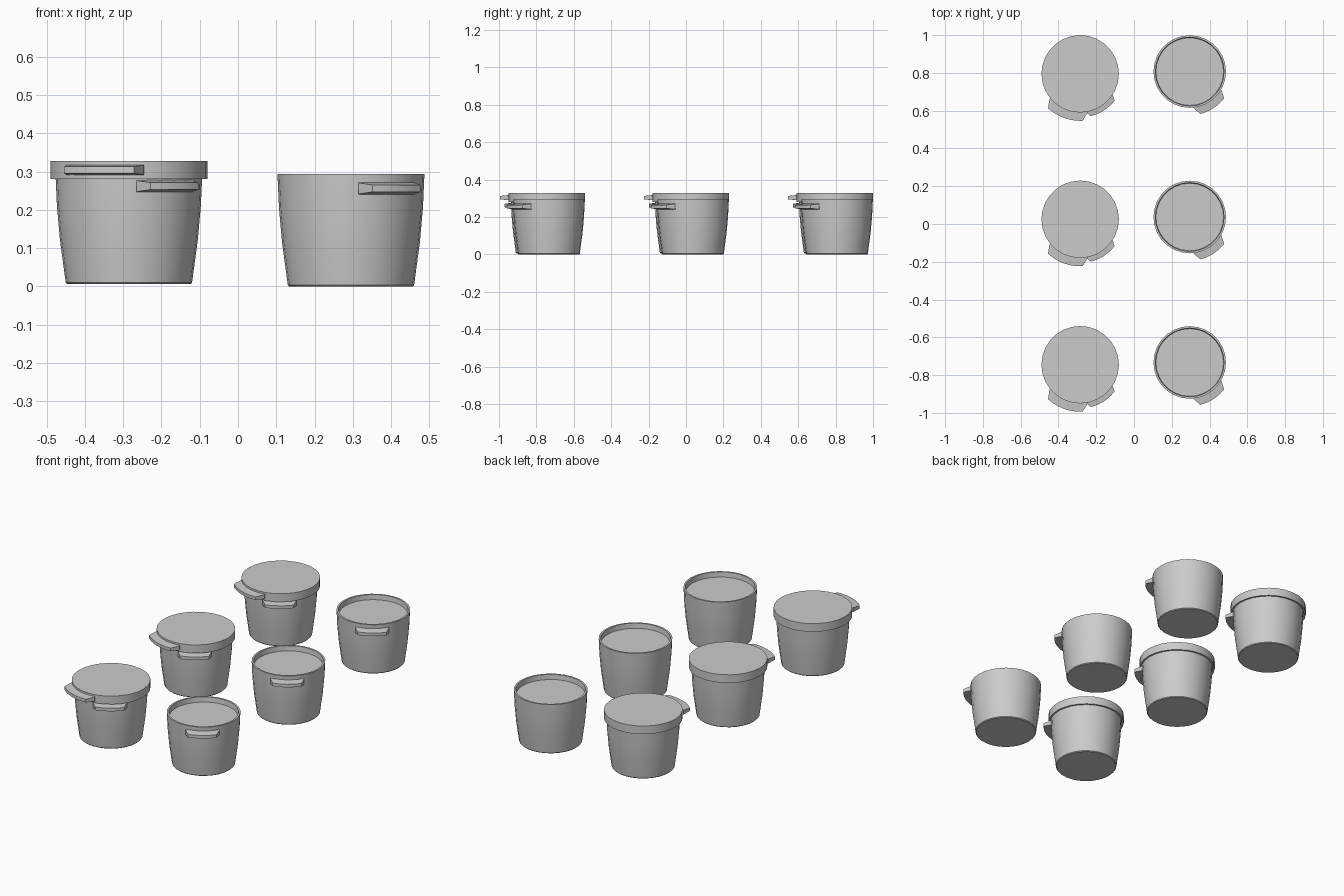
import bpy, bmesh, math

if "Cube" in bpy.data.objects:
    bpy.data.objects.remove(bpy.data.objects["Cube"])

SIDES = 28


def finish(bm, name, loc):
    bmesh.ops.recalc_face_normals(bm, faces=bm.faces[:])
    mesh = bpy.data.meshes.new(name)
    bm.to_mesh(mesh)
    bm.free()
    obj = bpy.data.objects.new(name, mesh)
    bpy.context.collection.objects.link(obj)
    obj.location = loc
    bpy.ops.object.select_all(action='DESELECT')
    obj.select_set(True)
    bpy.context.view_layer.objects.active = obj
    bpy.ops.object.shade_smooth_by_angle(angle=math.radians(32))
    return obj


def lathe(name, profile, loc):
    """Revolve (radius, z) points; first and last rings are capped flat."""
    bm = bmesh.new()
    rings = []
    for r, z in profile:
        rings.append([bm.verts.new((r * math.cos(2 * math.pi * i / SIDES),
                                    r * math.sin(2 * math.pi * i / SIDES), z))
                      for i in range(SIDES)])
    for a, b in zip(rings, rings[1:]):
        for i in range(SIDES):
            j = (i + 1) % SIDES
            bm.faces.new((a[i], a[j], b[j], b[i]))
    bm.faces.new(rings[0])
    bm.faces.new(rings[-1])
    return finish(bm, name, loc)


def tab(name, loc, z, centre, half_root, half_tip, r_in, r_wall, r_tip, h_root, h_tip):
    """Curved grip: thick at the wall, thinner at the tip, with slanted ends."""
    bm = bmesh.new()
    steps = 6
    stations = [(-half_root, r_wall, h_root * 0.9)]
    stations += [(half_tip * (2 * i / steps - 1), r_tip, h_tip) for i in range(steps + 1)]
    stations += [(half_root, r_wall, h_root * 0.9)]
    sections = []
    for ang, r_out, h in stations:
        t = math.radians(centre + ang)
        c, s = math.cos(t), math.sin(t)
        sections.append([bm.verts.new((r * c, r * s, z + dz)) for r, dz in
                         ((r_in, -h_root), (r_out, -h), (r_out, h), (r_in, h_root))])
    for a, b in zip(sections, sections[1:]):
        for i in range(4):
            j = (i + 1) % 4
            bm.faces.new((a[i], a[j], b[j], b[i]))
    bm.faces.new(sections[0])
    bm.faces.new(sections[-1])
    return finish(bm, name, loc)


def pot(loc, label):
    # tapered wall, rim, inner wall and the filled surface just below the rim
    lathe("pot_" + label, [(0.161, 0), (0.165, 0.004), (0.180, 0.115), (0.188, 0.205),
                           (0.192, 0.294), (0.182, 0.294), (0.179, 0.266)], loc)
    tab("pot_grip_" + label, loc, 0.256, -57, 27, 19, 0.186, 0.194, 0.231, 0.016, 0.009)


def lid(loc, label):
    # cap with a hollow skirt around the rim
    lathe("lid_" + label, [(0.195, 0.302), (0.195, 0.281), (0.205, 0.281),
                           (0.205, 0.328)], loc)
    tab("lid_grip_" + label, loc, 0.304, -110, 31, 23, 0.199, 0.209, 0.249, 0.014, 0.009)


# three rows: a lidded pot on the left, an open pot on the right
for row in range(3):
    y = -0.745 + 0.77 * row
    left = (-0.285, y, 0.006)
    pot(left, f"closed_{row + 1}")
    lid((-0.285, y, 0), f"{row + 1}")
    pot((0.295, y + 0.012, 0), f"open_{row + 1}")
